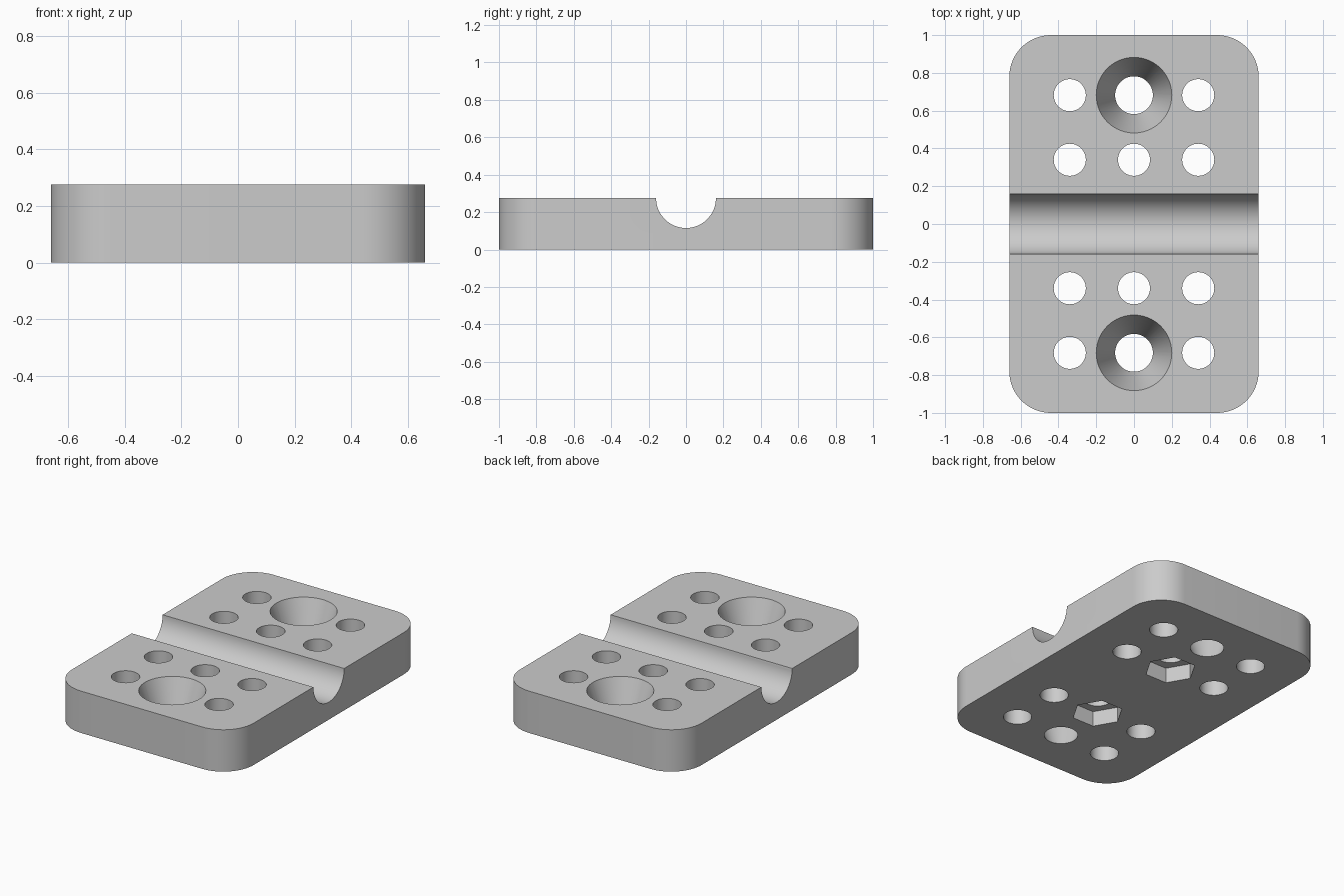
import bpy, bmesh, math
from mathutils import Matrix, Vector

cube = bpy.data.objects.get("Cube")
if cube:
    bpy.data.objects.remove(cube, do_unlink=True)

WIDTH, LENGTH, HEIGHT = 1.32, 2.0, 0.275
CORNER = 0.22
COLUMN, INNER_ROW, OUTER_ROW = 0.34, 0.34, 0.682

grey = bpy.data.materials.new("Plain grey")
grey.use_nodes = True
colour = (0.6, 0.6, 0.6, 1)
grey.diffuse_color = colour
grey.node_tree.nodes["Principled BSDF"].inputs["Base Color"].default_value = colour


def make_object(name, bm):
    bmesh.ops.recalc_face_normals(bm, faces=bm.faces)
    mesh = bpy.data.meshes.new(name)
    bm.to_mesh(mesh)
    bm.free()
    obj = bpy.data.objects.new(name, mesh)
    bpy.context.collection.objects.link(obj)
    mesh.materials.append(grey)
    return obj


def add_cutter(bm, x, y, z0, z1, r0, r1, sides=48):
    """Upright cylinder, cone or hexagon between two heights."""
    bmesh.ops.create_cone(bm, cap_ends=True, segments=sides, radius1=r0, radius2=r1,
                          depth=z1 - z0, matrix=Matrix.Translation((x, y, (z0 + z1) / 2)))


# Plate: box with four rounded upright corners
bm = bmesh.new()
bmesh.ops.create_cube(bm, size=1)
bmesh.ops.scale(bm, vec=(WIDTH, LENGTH, HEIGHT), verts=bm.verts)
bmesh.ops.translate(bm, vec=(0, 0, HEIGHT / 2), verts=bm.verts)
uprights = [e for e in bm.edges
            if abs((e.verts[0].co - e.verts[1].co).normalized().z) > 0.9]
bmesh.ops.bevel(bm, geom=uprights, offset=CORNER, segments=16, profile=0.5, affect='EDGES')
plate = make_object("mounting_plate", bm)

# Straight holes, countersinks and the groove across the top
holes = bmesh.new()
for side in (-1, 1):
    for x, row in ((-COLUMN, INNER_ROW), (0, INNER_ROW), (COLUMN, INNER_ROW),
                   (-COLUMN, OUTER_ROW), (COLUMN, OUTER_ROW)):
        add_cutter(holes, x, side * row, -0.1, HEIGHT + 0.1, 0.085, 0.085)
    # Cone continues past both faces at the same slope
    slope, extra = 0.1 / HEIGHT, 0.05
    add_cutter(holes, 0, side * OUTER_ROW, -extra, HEIGHT + extra,
               0.1 - slope * extra, 0.2 + slope * extra, 64)
groove = Matrix.Translation((0, 0, HEIGHT)) @ Matrix.Rotation(math.pi / 2, 4, 'Y')
bmesh.ops.create_cone(holes, cap_ends=True, segments=64, radius1=0.16, radius2=0.16,
                      depth=WIDTH + 0.2, matrix=groove)

# Hexagonal nut pockets underneath the inner middle holes
pockets = bmesh.new()
for side in (-1, 1):
    start = len(pockets.verts)
    add_cutter(pockets, 0, side * INNER_ROW, -0.1, 0.1, 0.155, 0.155, 6)
    pockets.verts.ensure_lookup_table()
    new = pockets.verts[start:]
    # Point two corners of each hexagon along x
    if max(v.co.x for v in new) < 0.15:
        bmesh.ops.rotate(pockets, cent=Vector((0, side * INNER_ROW, 0)),
                         matrix=Matrix.Rotation(math.pi / 6, 3, 'Z'), verts=new)

bpy.context.view_layer.objects.active = plate
for name, cutter_mesh in (("hole_cutter", holes), ("pocket_cutter", pockets)):
    cutter = make_object(name, cutter_mesh)
    cutter.hide_render = True
    cut = plate.modifiers.new(name, 'BOOLEAN')
    cut.operation = 'DIFFERENCE'
    cut.solver = 'EXACT'
    cut.object = cutter
    bpy.ops.object.modifier_apply(modifier=cut.name)
    bpy.data.objects.remove(cutter, do_unlink=True)

# Smooth curved walls, sharp rims
bpy.ops.object.select_all(action='DESELECT')
plate.select_set(True)
bpy.ops.object.shade_smooth_by_angle(angle=math.radians(30))
